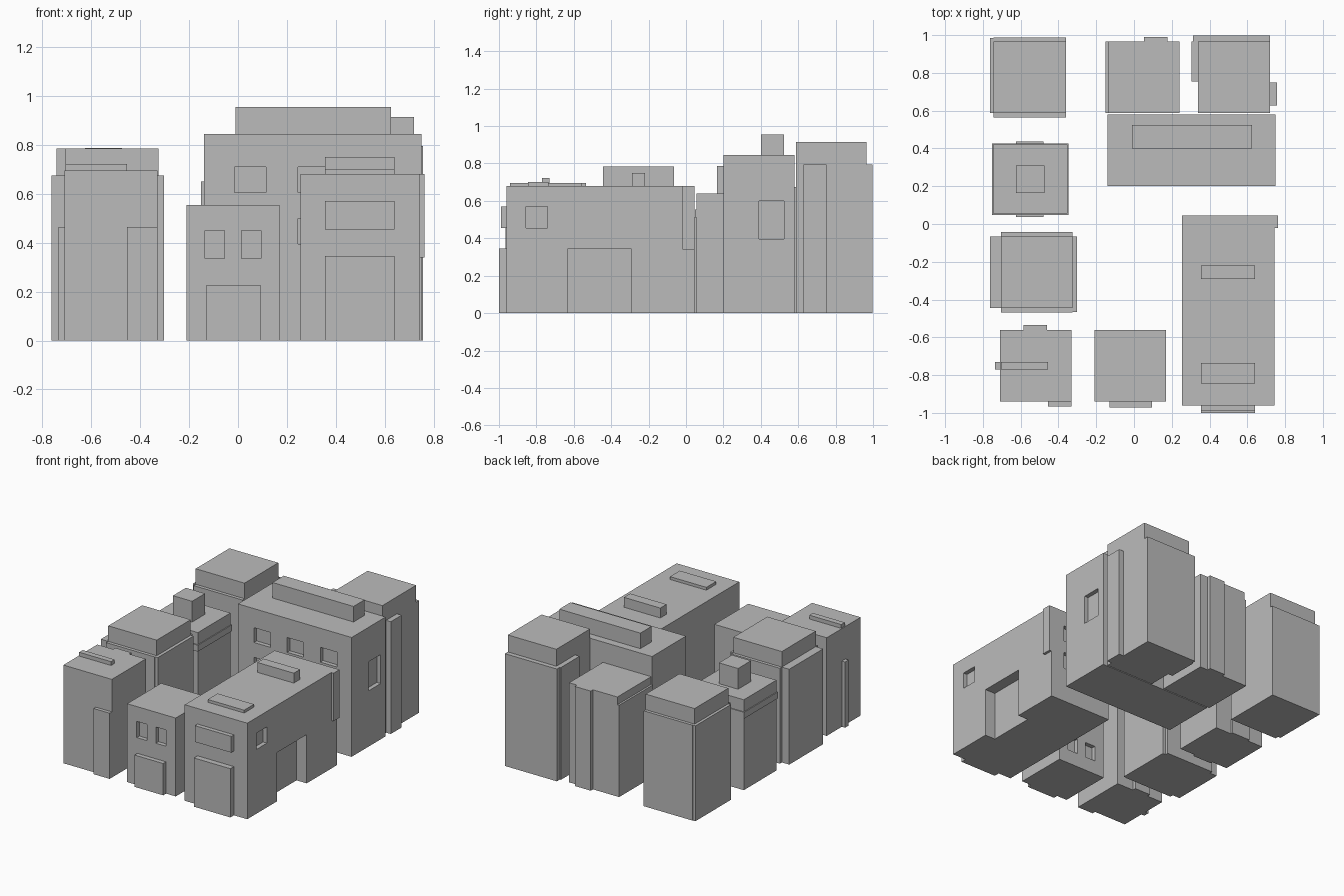
import bpy
import bmesh

cube = bpy.data.objects.get("Cube")
if cube:
    bpy.data.objects.remove(cube, do_unlink=True)

# One plain colour for the whole town block
stone = bpy.data.materials.new("plain grey")
stone.use_nodes = True
GREY = (0.5, 0.5, 0.5, 1)
stone.diffuse_color = GREY
stone.node_tree.nodes["Principled BSDF"].inputs["Base Color"].default_value = GREY


def box(name, x, y, z):
    """Box from (min, max) ranges."""
    bm = bmesh.new()
    bmesh.ops.create_cube(bm, size=1)
    for v in bm.verts:
        v.co = [r[0] if c < 0 else r[1] for c, r in zip(v.co, (x, y, z))]
    mesh = bpy.data.meshes.new(name)
    bm.to_mesh(mesh)
    bm.free()
    mesh.materials.append(stone)
    obj = bpy.data.objects.new(name, mesh)
    bpy.context.collection.objects.link(obj)
    return obj


def carve(wall, x, y, z):
    """Recess a box-shaped opening into a wall block."""
    cutter = box("opening_cutter", x, y, z)
    cutter.hide_render = True
    mod = wall.modifiers.new("opening", "BOOLEAN")
    mod.operation = "DIFFERENCE"
    mod.solver = "EXACT"
    mod.object = cutter
    bpy.context.view_layer.objects.active = wall
    bpy.ops.object.modifier_apply(modifier=mod.name)
    bpy.data.objects.remove(cutter, do_unlink=True)


DEEP = 0.03

# Large hall with roof box and windows
hall = box("hall", (-0.14, 0.75), (0.2, 0.58), (0, 0.845))
box("hall_roof_box", (-0.01, 0.625), (0.4, 0.525), (0.845, 0.955))
for i in range(3):
    left = -0.015 + 0.26 * i
    for z in ((0.605, 0.71), (0.395, 0.5)):
        carve(hall, (left, left + 0.13), (0.15, 0.2 + DEEP), z)
carve(hall, (0.75 - DEEP, 0.8), (0.39, 0.525), (0.395, 0.6))

# Long front right house
long_house = box("long_house", (0.255, 0.745), (-0.96, 0.045), (0, 0.68))
mid = (0.355, 0.64)
box("long_house_front_door", mid, (-1, -0.96), (0, 0.345))
box("long_house_front_panel", mid, (-0.99, -0.96), (0.455, 0.57))
box("long_house_roof_slab", mid, (-0.845, -0.735), (0.68, 0.7))
box("long_house_roof_box", mid, (-0.29, -0.22), (0.68, 0.75))
box("long_house_corner_strip", (0.745, 0.763), (-0.02, 0.045), (0.34, 0.68))
carve(long_house, (0.745 - DEEP, 0.8), (-0.855, -0.74), (0.455, 0.57))
carve(long_house, (0.665, 0.8), (-0.63, -0.295), (-0.1, 0.345))
for z in ((0.455, 0.57), (0.25, 0.37)):
    carve(long_house, mid, (0.045 - DEEP, 0.1), z)

# Low front middle house
low_house = box("low_house", (-0.21, 0.17), (-0.94, -0.56), (0, 0.555))
box("low_house_front_door", (-0.13, 0.095), (-0.972, -0.94), (0, 0.225))
for left in (-0.135, 0.015):
    window = (left, left + 0.08)
    carve(low_house, window, (-1, -0.94 + DEEP), (0.335, 0.45))
    carve(low_house, window, (-0.56 - DEEP, -0.5), (0.1, 0.21))

# Front left house
box("corner_house", (-0.71, -0.33), (-0.94, -0.56), (0, 0.695))
box("corner_house_front_panel", (-0.455, -0.33), (-0.965, -0.94), (0, 0.465))
box("corner_house_side_strip", (-0.735, -0.71), (-0.77, -0.73), (0, 0.465))
box("corner_house_back_panel", (-0.585, -0.46), (-0.56, -0.535), (0, 0.695))
box("corner_house_roof_slab", (-0.705, -0.455), (-0.77, -0.73), (0.695, 0.722))

# Left house with wall cladding on all sides
box("clad_house", (-0.705, -0.325), (-0.445, -0.065), (0, 0.785))
LOW = (0, 0.675)
box("clad_house_left_wall", (-0.763, -0.705), (-0.445, -0.065), LOW)
box("clad_house_right_wall", (-0.325, -0.303), (-0.465, -0.065), LOW)
box("clad_house_back_wall", (-0.705, -0.325), (-0.065, -0.043), LOW)
box("clad_house_front_wall", (-0.705, -0.325), (-0.468, -0.445), LOW)

# Left house with cornice and chimney
box("cornice_house", (-0.747, -0.353), (0.055, 0.42), (0, 0.64))
box("cornice", (-0.753, -0.347), (0.047, 0.427), (0.51, 0.555))
box("chimney", (-0.625, -0.475), (0.165, 0.31), (0.64, 0.787))
for name, y in (("front", (0.038, 0.055)), ("back", (0.42, 0.436))):
    box("cornice_house_%s_pilaster" % name, (-0.625, -0.478), y, (0, 0.51))

# Back left house
box("back_left_house", (-0.743, -0.36), (0.587, 0.965), (0, 0.785))
box("back_left_side_wall", (-0.763, -0.743), (0.587, 0.985), LOW)
box("back_left_back_wall", (-0.743, -0.36), (0.965, 0.987), LOW)
box("back_left_front_wall", (-0.743, -0.36), (0.563, 0.587), LOW)

# Back middle house
box("back_middle_house", (-0.138, 0.24), (0.587, 0.965), (0, 0.705))
box("back_middle_side_wall", (-0.152, -0.138), (0.587, 0.965), (0, 0.65))
box("back_middle_pilaster", (0.053, 0.178), (0.965, 0.99), (0, 0.705))

# Back right tower
TALL = (0, 0.795)
box("tower", (0.34, 0.72), (0.587, 0.965), (0, 0.915))
box("tower_back_wall", (0.313, 0.72), (0.965, 0.998), TALL)
box("tower_left_wall", (0.305, 0.34), (0.755, 0.965), TALL)
box("tower_right_strip", (0.72, 0.757), (0.628, 0.75), TALL)
